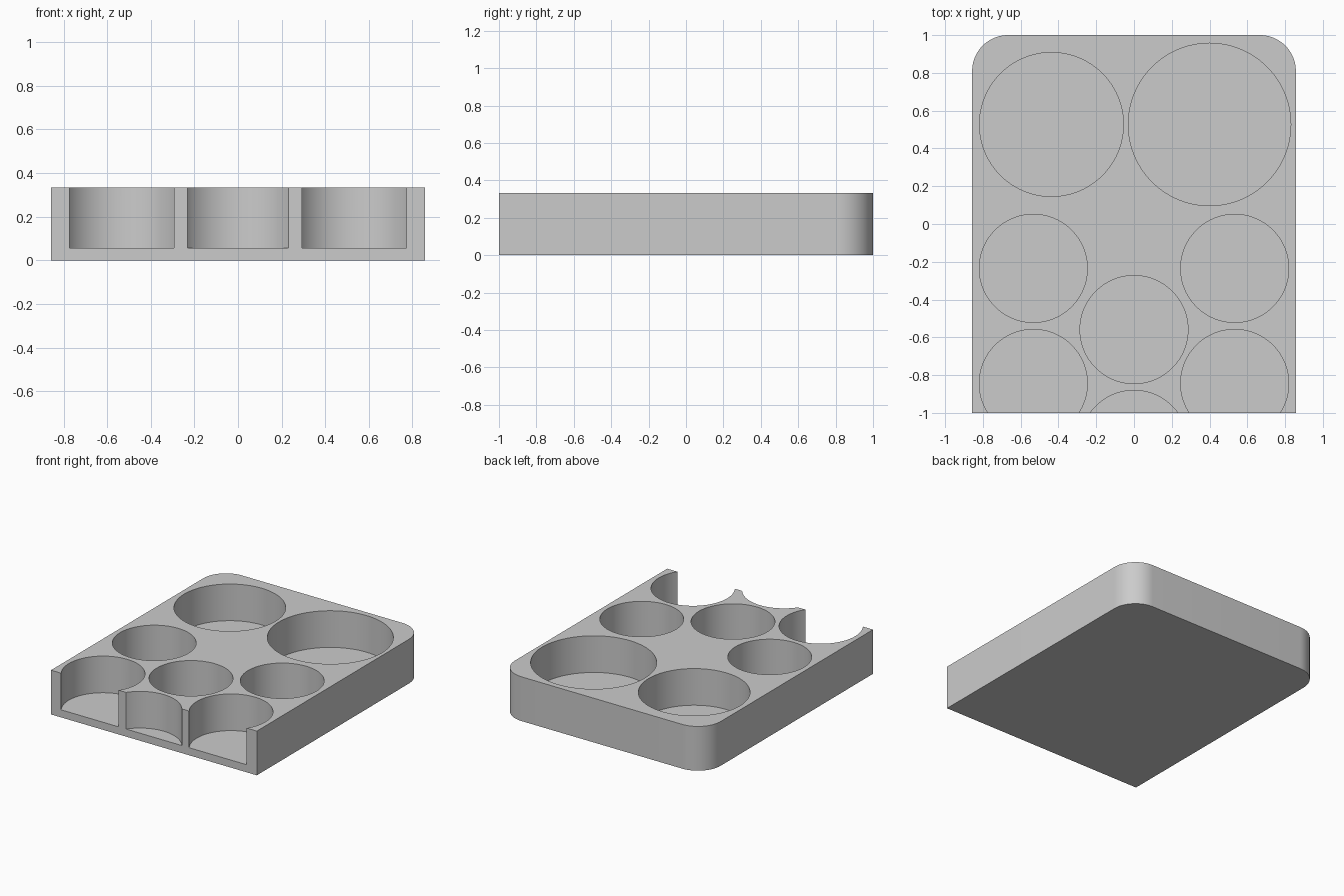
import bpy
import bmesh
from math import cos, sin, pi, radians
from mathutils import Matrix

if "Cube" in bpy.data.objects:
    bpy.data.objects.remove(bpy.data.objects["Cube"])

HALF_X, HALF_Y, HEIGHT, FLOOR = 0.857, 1.0, 0.333, 0.057
CORNER = 0.19
SMALL = 0.286

grey = bpy.data.materials.new("plain grey")
grey.use_nodes = True
colour = (0.6, 0.6, 0.6, 1)
grey.diffuse_color = colour
grey.node_tree.nodes["Principled BSDF"].inputs["Base Color"].default_value = colour


def finish(bm, name):
    bmesh.ops.recalc_face_normals(bm, faces=bm.faces)
    mesh = bpy.data.meshes.new(name)
    bm.to_mesh(mesh)
    bm.free()
    mesh.materials.append(grey)
    obj = bpy.data.objects.new(name, mesh)
    bpy.context.collection.objects.link(obj)
    return obj


# Tray block: square at the front, rounded at the back corners
outline = [(-HALF_X, -HALF_Y), (HALF_X, -HALF_Y)]
for side, start in ((1, 0), (-1, pi / 2)):
    for i in range(17):
        a = start + i / 16 * pi / 2
        outline.append((side * (HALF_X - CORNER) + CORNER * cos(a),
                        HALF_Y - CORNER + CORNER * sin(a)))
bm = bmesh.new()
base = bm.faces.new([bm.verts.new((x, y, 0)) for x, y in outline])
walls = bmesh.ops.extrude_face_region(bm, geom=[base])["geom"]
bmesh.ops.translate(bm, vec=(0, 0, HEIGHT),
                    verts=[v for v in walls if isinstance(v, bmesh.types.BMVert)])
tray = finish(bm, "tray")

# Round wells: two large at the back, staggered small ones running off the front
wells = [(-0.437, 0.527, 0.381), (0.4, 0.527, 0.43),
         (0, -0.559, SMALL), (0, -1.167, SMALL)]
wells += [(s * 0.533, y, SMALL) for s in (-1, 1) for y in (-0.235, -0.844)]
bm = bmesh.new()
for x, y, r in wells:
    bmesh.ops.create_cone(bm, cap_ends=True, segments=96, radius1=r, radius2=r,
                          depth=HEIGHT, matrix=Matrix.Translation((x, y, FLOOR + HEIGHT / 2)))
cutter = finish(bm, "well_cutter")
cutter.hide_render = True

cut = tray.modifiers.new("wells", "BOOLEAN")
cut.operation = "DIFFERENCE"
cut.solver = "EXACT"
cut.object = cutter
bpy.ops.object.select_all(action="DESELECT")
bpy.context.view_layer.objects.active = tray
tray.select_set(True)
bpy.ops.object.modifier_apply(modifier=cut.name)
bpy.data.objects.remove(cutter)
bpy.ops.object.shade_smooth_by_angle(angle=radians(30))
